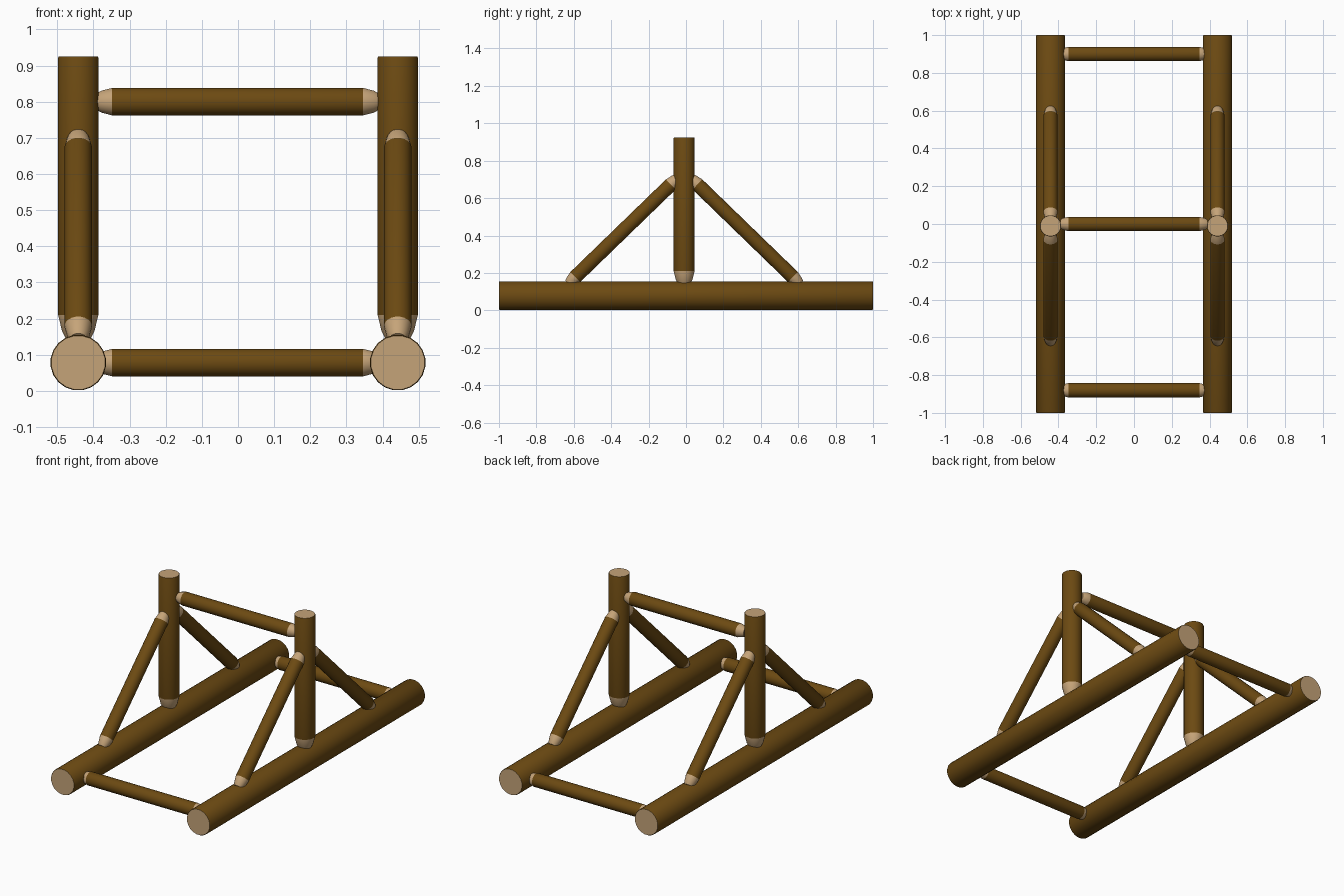
import bpy, bmesh, math
from mathutils import Vector

if "Cube" in bpy.data.objects:
    bpy.data.objects.remove(bpy.data.objects["Cube"])


def material(name, rgb):
    m = bpy.data.materials.new(name)
    m.diffuse_color = (*rgb, 1)
    m.use_nodes = True
    m.node_tree.nodes["Principled BSDF"].inputs["Base Color"].default_value = m.diffuse_color
    return m


BARK = material("brown bark", (0.15, 0.068, 0.006))
WOOD = material("cut wood", (0.56, 0.37, 0.19))
SIDES = 20


def log(name, start, end, radius, cut_start=0.0, cut_end=0.0):
    """Turned log from start to end; a cut length whittles that end to a bare wood tip."""
    start, end = Vector(start), Vector(end)
    length = (end - start).length
    rot = (end - start).to_track_quat('Z', 'Y')

    def end_profile(cut):
        # (distance from end, radius), outermost first
        if cut:
            return [(0, radius * .62), (cut * .3, radius * .80), (cut, radius)]
        return [(0, radius * .97), (.004, radius)]

    a, b = end_profile(cut_start), end_profile(cut_end)
    profile = a + [(length - d, r) for d, r in reversed(b)]
    bm = bmesh.new()
    rings = []
    for t, r in profile:
        ring = []
        for i in range(SIDES):
            ang = 2 * math.pi * (i + .5) / SIDES
            ring.append(bm.verts.new(start + rot @ Vector((r * math.cos(ang), r * math.sin(ang), t))))
        rings.append(ring)
    # bark on the shaft, bare wood on whittled tips and end caps
    for k in range(len(rings) - 1):
        bare = (cut_start and k < 2) or (cut_end and k >= len(rings) - 3)
        for i in range(SIDES):
            j = (i + 1) % SIDES
            f = bm.faces.new((rings[k][i], rings[k][j], rings[k + 1][j], rings[k + 1][i]))
            f.material_index = 1 if bare else 0
    bm.faces.new(rings[0][::-1]).material_index = 1
    bm.faces.new(rings[-1]).material_index = 1
    me = bpy.data.meshes.new(name)
    bm.to_mesh(me)
    bm.free()
    me.materials.append(BARK)
    me.materials.append(WOOD)
    ob = bpy.data.objects.new(name, me)
    bpy.context.collection.objects.link(ob)
    bpy.ops.object.select_all(action='DESELECT')
    ob.select_set(True)
    bpy.context.view_layer.objects.active = ob
    bpy.ops.object.shade_smooth_by_angle(angle=math.radians(30))
    return ob


X = 0.442      # side frame position
YC = -0.01     # post position along the runners

for side, s in (("left", -1), ("right", 1)):
    x = X * s
    # ground runner and upright post
    log(f"{side}_runner", (x, -1, .078), (x, 1, .078), .0772)
    log(f"{side}_post", (x, YC, .145), (x, YC, .925), .0565, cut_start=.065)
    # diagonal braces, front and back
    for end, d in (("front", -1), ("back", 1)):
        log(f"{side}_{end}_brace", (x, YC + d * .619, .142), (x, YC + d * .034, .709),
            .038, .052, .052)

# cross bars
for name, y, z in (("top_bar", 0, .80), ("front_bar", -.88, .078), ("back_bar", .90, .078)):
    log(name, (-.39, y, z), (.388, y, z), .0385, .042, .042)
